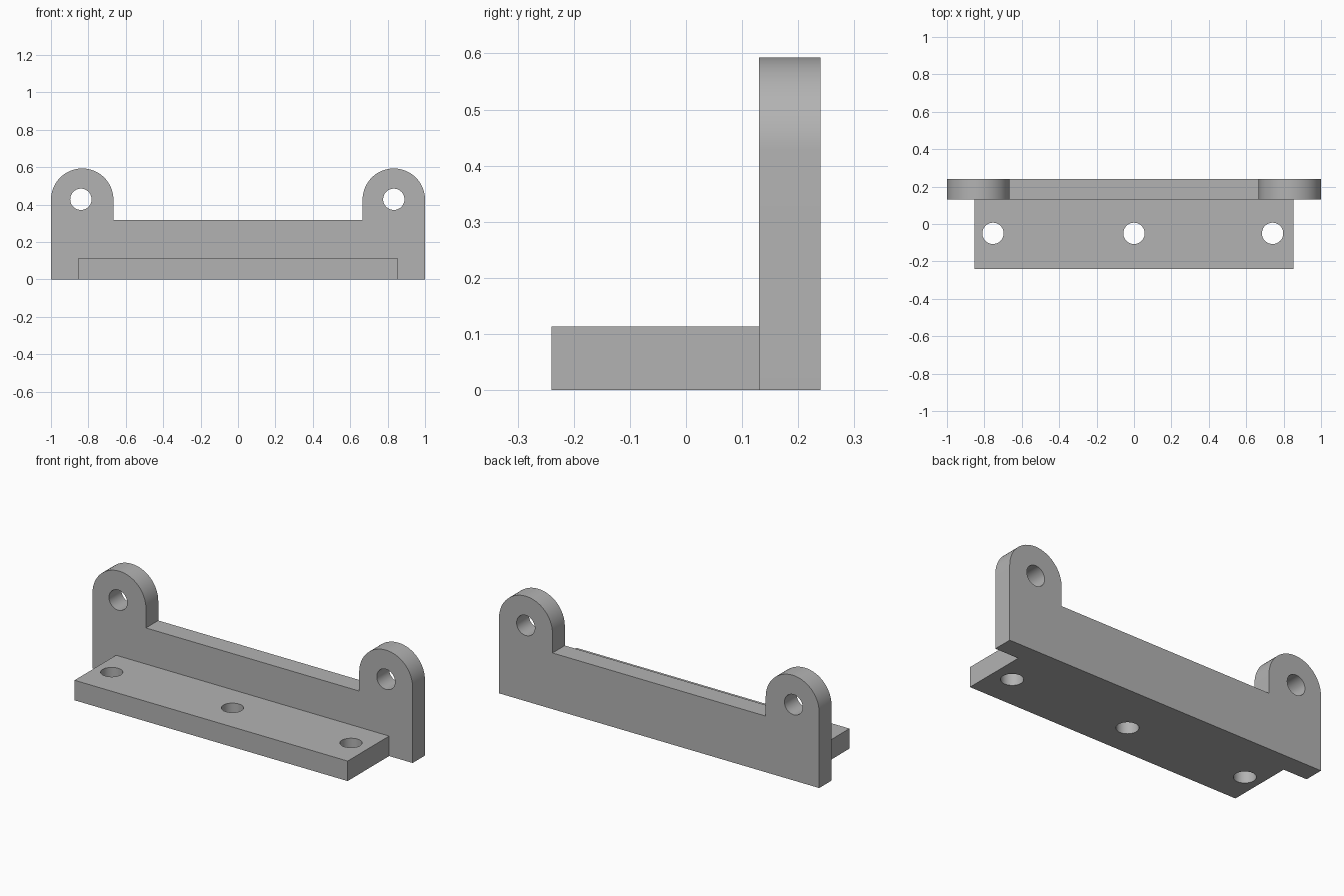
import bpy, bmesh
from math import pi, cos, sin, radians
from mathutils import Matrix, Vector

cube = bpy.data.objects.get("Cube")
if cube:
    bpy.data.objects.remove(cube, do_unlink=True)

grey = bpy.data.materials.new("plain grey")
grey.use_nodes = True
colour = (0.45, 0.45, 0.45, 1)
grey.diffuse_color = colour
grey.node_tree.nodes["Principled BSDF"].inputs["Base Color"].default_value = colour

BACK, WALL_FRONT, FRONT = 0.24, 0.13, -0.24
EAR_X, EAR_Z, EAR_R = 0.833, 0.426, 0.167
WALL_TOP, PLATE_TOP, PLATE_X = 0.317, 0.113, 0.853
HOLE_R = 0.057


def make_object(name, bm):
    bmesh.ops.recalc_face_normals(bm, faces=bm.faces)
    mesh = bpy.data.meshes.new(name)
    bm.to_mesh(mesh)
    bm.free()
    mesh.materials.append(grey)
    obj = bpy.data.objects.new(name, mesh)
    bpy.context.collection.objects.link(obj)
    return obj


def prism(name, outline, offset):
    """Extrude a closed outline of 3D points along an offset."""
    bm = bmesh.new()
    face = bm.faces.new([bm.verts.new(p) for p in outline])
    moved = bmesh.ops.extrude_face_region(bm, geom=[face])["geom"]
    bmesh.ops.translate(bm, vec=Vector(offset),
                        verts=[v for v in moved if isinstance(v, bmesh.types.BMVert)])
    return make_object(name, bm)


def drill(name, centre, along_y=False):
    bm = bmesh.new()
    turn = Matrix.Rotation(pi / 2, 4, 'X') if along_y else Matrix()
    bmesh.ops.create_cone(bm, cap_ends=True, segments=48, radius1=HOLE_R, radius2=HOLE_R,
                          depth=0.4, matrix=Matrix.Translation(centre) @ turn)
    return make_object(name, bm)


def combine(target, other, operation):
    """Apply a boolean and discard the helper."""
    bpy.context.view_layer.objects.active = target
    mod = target.modifiers.new("boolean", 'BOOLEAN')
    mod.object, mod.operation, mod.solver = other, operation, 'EXACT'
    bpy.ops.object.modifier_apply(modifier=mod.name)
    bpy.data.objects.remove(other, do_unlink=True)


# Upright wall with a rounded ear at each end
steps = 32
right_ear = [(EAR_X + EAR_R * cos(pi * i / steps), EAR_Z + EAR_R * sin(pi * i / steps))
             for i in range(steps + 1)]
half = [(1, 0)] + right_ear + [(EAR_X - EAR_R, WALL_TOP)]
profile = half + [(-x, z) for x, z in reversed(half)]
bracket = prism("mounting_bracket", [(x, WALL_FRONT, z) for x, z in profile],
                (0, BACK - WALL_FRONT, 0))

# Base plate, running into the wall
inner = (WALL_FRONT + BACK) / 2
plate = prism("base_plate", [(-PLATE_X, FRONT, 0), (PLATE_X, FRONT, 0),
                             (PLATE_X, inner, 0), (-PLATE_X, inner, 0)], (0, 0, PLATE_TOP))
combine(bracket, plate, 'UNION')

# Ear holes and plate holes
for x in (-0.84, 0.833):
    combine(bracket, drill("ear_hole", (x, inner, 0.428), True), 'DIFFERENCE')
for x in (-0.754, 0, 0.741):
    combine(bracket, drill("plate_hole", (x, -0.05, PLATE_TOP / 2)), 'DIFFERENCE')

# Smooth the round walls, keep the corners sharp
bpy.ops.object.select_all(action='DESELECT')
bracket.select_set(True)
bpy.context.view_layer.objects.active = bracket
bpy.ops.object.shade_smooth_by_angle(angle=radians(30))
